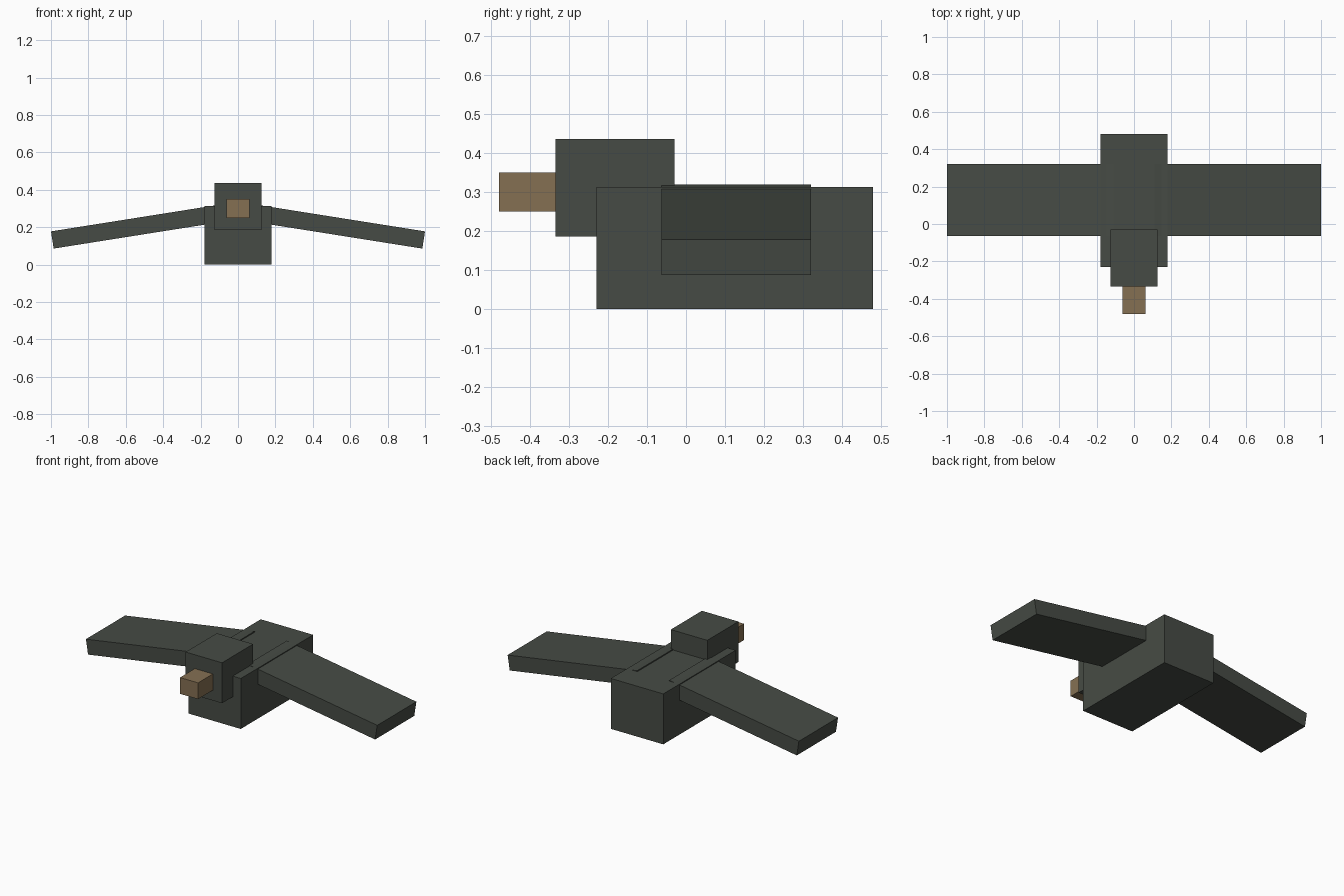
import bpy
import math
from mathutils import Matrix, Vector

cube = bpy.data.objects.get("Cube")
if cube:
    bpy.data.objects.remove(cube, do_unlink=True)


def make_material(name, color):
    mat = bpy.data.materials.new(name)
    mat.use_nodes = True
    mat.diffuse_color = (*color, 1)
    mat.node_tree.nodes["Principled BSDF"].inputs["Base Color"].default_value = (*color, 1)
    return mat


def make_box(name, low, high, mat):
    """Axis-aligned box between two corners, with its origin at the centre."""
    low, high = Vector(low), Vector(high)
    bpy.ops.mesh.primitive_cube_add(size=1, location=(low + high) / 2)
    box = bpy.context.object
    box.name = name
    box.data.transform(Matrix.Diagonal((*(high - low), 1)))
    box.data.materials.append(mat)
    return box


feathers = make_material("dark grey green", (0.062, 0.071, 0.059))
horn = make_material("tan brown", (0.235, 0.163, 0.086))

# Body, head and beak
make_box("body", (-0.18, -0.23, 0), (0.18, 0.48, 0.313), feathers)
make_box("head", (-0.125, -0.335, 0.185), (0.125, -0.03, 0.436), feathers)
make_box("beak", (-0.062, -0.48, 0.249), (0.062, -0.335, 0.35), horn)

# Drooping wings, hinged at the upper outer tip edge
LENGTH, THICKNESS, DROOP = 0.901, 0.093, math.radians(9)
for side, name in ((1, "left_wing"), (-1, "right_wing")):
    wing = make_box(name, (-LENGTH / 2, -0.063, -THICKNESS / 2),
                    (LENGTH / 2, 0.321, THICKNESS / 2), feathers)
    turn = Matrix.Rotation(side * DROOP, 3, "Y")
    tip = turn @ Vector((side * LENGTH / 2, 0, THICKNESS / 2))
    wing.rotation_euler.y = side * DROOP
    wing.location.x = side - tip.x
    wing.location.z = 0.178 - tip.z
